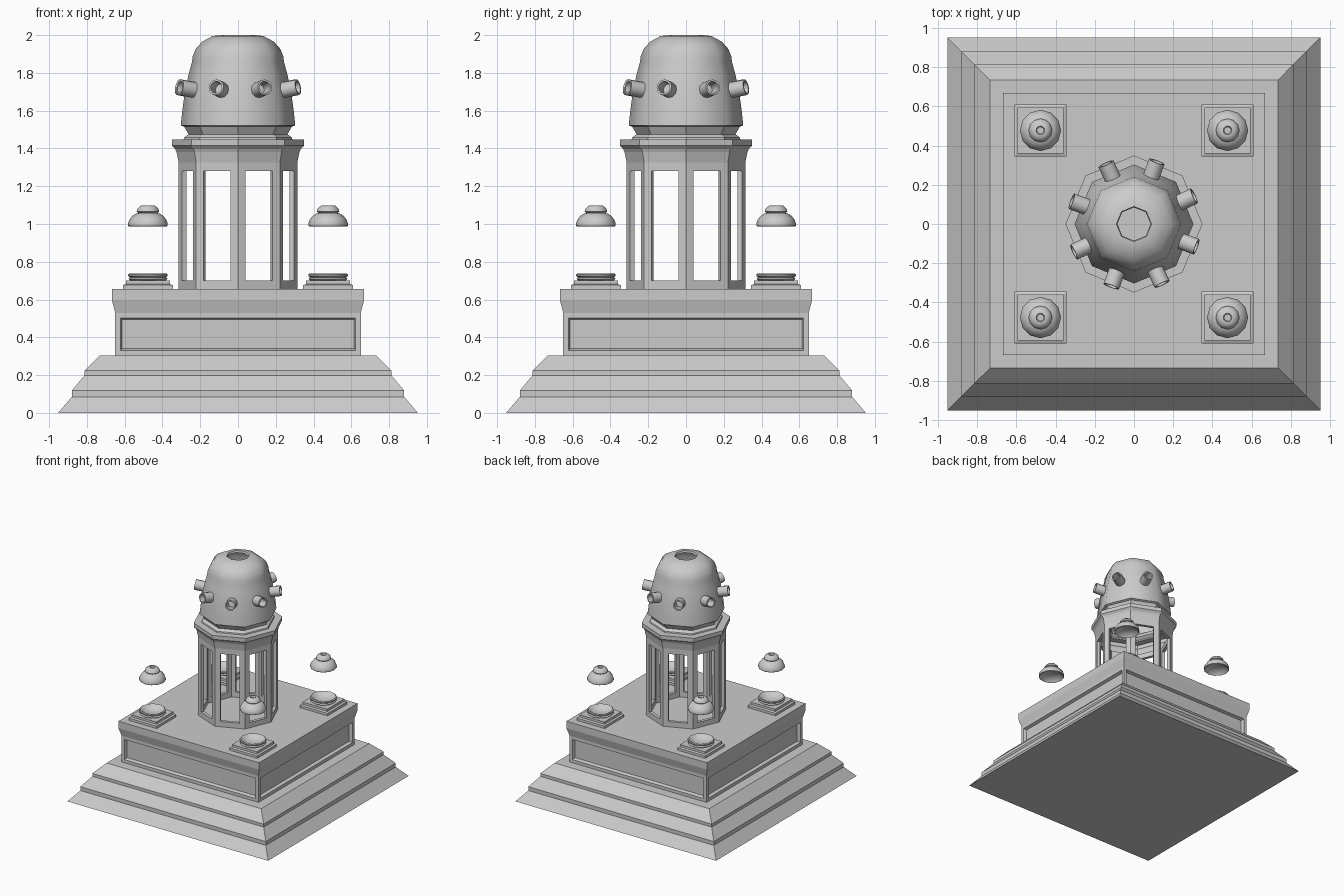
import bpy, bmesh
from math import pi, sin, cos, radians, sqrt
from mathutils import Vector, Matrix

if "Cube" in bpy.data.objects:
    bpy.data.objects.remove(bpy.data.objects["Cube"])


def finish(name, bm, smooth=None):
    me = bpy.data.meshes.new(name)
    bm.to_mesh(me)
    bm.free()
    ob = bpy.data.objects.new(name, me)
    bpy.context.collection.objects.link(ob)
    if smooth:
        bpy.ops.object.select_all(action='DESELECT')
        ob.select_set(True)
        bpy.context.view_layer.objects.active = ob
        bpy.ops.object.shade_smooth_by_angle(angle=radians(smooth))
    return ob


def lathe(profile, n, turn=0.0, scale=1.0, cap_low=False, cap_high=False):
    """Revolve (radius, z) points around z with n sides."""
    bm = bmesh.new()
    rings = [[bm.verts.new((r * scale * cos(turn + 2 * pi * k / n),
                            r * scale * sin(turn + 2 * pi * k / n), z))
              for k in range(n)] for r, z in profile]
    for a, b in zip(rings, rings[1:]):
        for k in range(n):
            j = (k + 1) % n
            bm.faces.new((a[k], a[j], b[j], b[k]))
    if cap_low:
        bm.faces.new(rings[0][::-1])
    if cap_high:
        bm.faces.new(rings[-1])
    return bm


def square(profile, **kw):
    """Square stack: profile radii are half widths."""
    return lathe(profile, 4, pi / 4, sqrt(2), **kw)


# stepped square base with a recessed panel on each side
bm = square([(.952, 0), (.88, .085), (.88, .118), (.813, .198), (.813, .224),
             (.733, .304), (.65, .304), (.65, .53), (.667, .595), (.667, .655)],
            cap_low=True, cap_high=True)
bm.normal_update()
sides = [f for f in bm.faces if abs(f.normal.z) < .01
         and .4 < f.calc_center_median().z < .45]
bmesh.ops.inset_individual(bm, faces=sides, thickness=.038)
bmesh.ops.inset_individual(bm, faces=sides, thickness=.013, depth=-.025)
finish("plinth", bm)

# octagonal lantern walls with window openings
R = .314
us, zs = (0, .18, .82, 1), (.655, .70, 1.28, 1.325)
bm = bmesh.new()
for k in range(8):
    a = Vector((R * cos(k * pi / 4), R * sin(k * pi / 4), 0))
    b = Vector((R * cos((k + 1) * pi / 4), R * sin((k + 1) * pi / 4), 0))
    grid = [[bm.verts.new(a.lerp(b, u) + Vector((0, 0, z))) for u in us] for z in zs]
    for i in range(3):
        for j in range(3):
            if (i, j) != (1, 1):
                bm.faces.new((grid[i][j], grid[i][j + 1],
                              grid[i + 1][j + 1], grid[i + 1][j]))
bmesh.ops.remove_doubles(bm, verts=bm.verts, dist=1e-4)
walls = finish("lantern_walls", bm)
mod = walls.modifiers.new("thickness", 'SOLIDIFY')
mod.thickness = .026
mod.offset = -1
mod.use_even_offset = True

# cornice and collar above the windows
finish("cornice", lathe([(.288, 1.325), (.314, 1.325), (.325, 1.38), (.333, 1.398),
                         (.349, 1.415), (.349, 1.448), (.288, 1.448)], 8))
finish("collar", lathe([(.288, 1.448), (.285, 1.458), (.262, 1.475),
                        (.285, 1.515), (.303, 1.522)], 8))

# dome, open at the top
finish("dome", lathe([(.303, 1.522), (.295, 1.6), (.281, 1.7), (.262, 1.79),
                      (.243, 1.86), (.24, 1.888), (.222, 1.93), (.19, 1.965),
                      (.135, 1.995), (.09, 2.0), (.085, 1.985)], 8), 50)

# ring of short hollow pipes around the dome
for k in range(8):
    ob = finish(f"pipe_{k + 1}", lathe([(.042, 0), (.042, .11), (.032, .11),
                                        (.032, .03)], 12, cap_high=True), 40)
    ang = radians(25 + 45 * k)
    ob.matrix_world = (Matrix.Rotation(ang, 4, 'Z')
                       @ Matrix.Translation((.23, 0, 1.705))
                       @ Matrix.Rotation(radians(80), 4, 'Y'))

# corner ornaments: square foot, shallow dish, and a bell cap held above
foot = [(.132, .655), (.132, .676), (.117, .682), (.117, .702), (.108, .702)]
dish = [(.095, .702), (.104, .71), (.095, .718), (.104, .724), (.105, .733),
        (.098, .739), (.088, .734), (.07, .718), (.04, .707)]
cap = [(.06, 1.02), (.09, .998), (.1, .987), (.104, .99), (.105, 1.002),
       (.098, 1.022), (.083, 1.042), (.063, 1.055), (.05, 1.058), (.06, 1.066),
       (.055, 1.082), (.038, 1.097), (.022, 1.098), (.018, 1.085)]
for i, (sx, sy) in enumerate([(-1, -1), (1, -1), (1, 1), (-1, 1)], 1):
    for ob in (finish(f"corner_foot_{i}", square(foot, cap_high=True)),
               finish(f"corner_dish_{i}", lathe(dish, 12, cap_high=True), 45),
               finish(f"corner_cap_{i}", lathe(cap, 12, cap_low=True,
                                               cap_high=True), 45)):
        ob.location = (sx * .477, sy * .477, 0)
